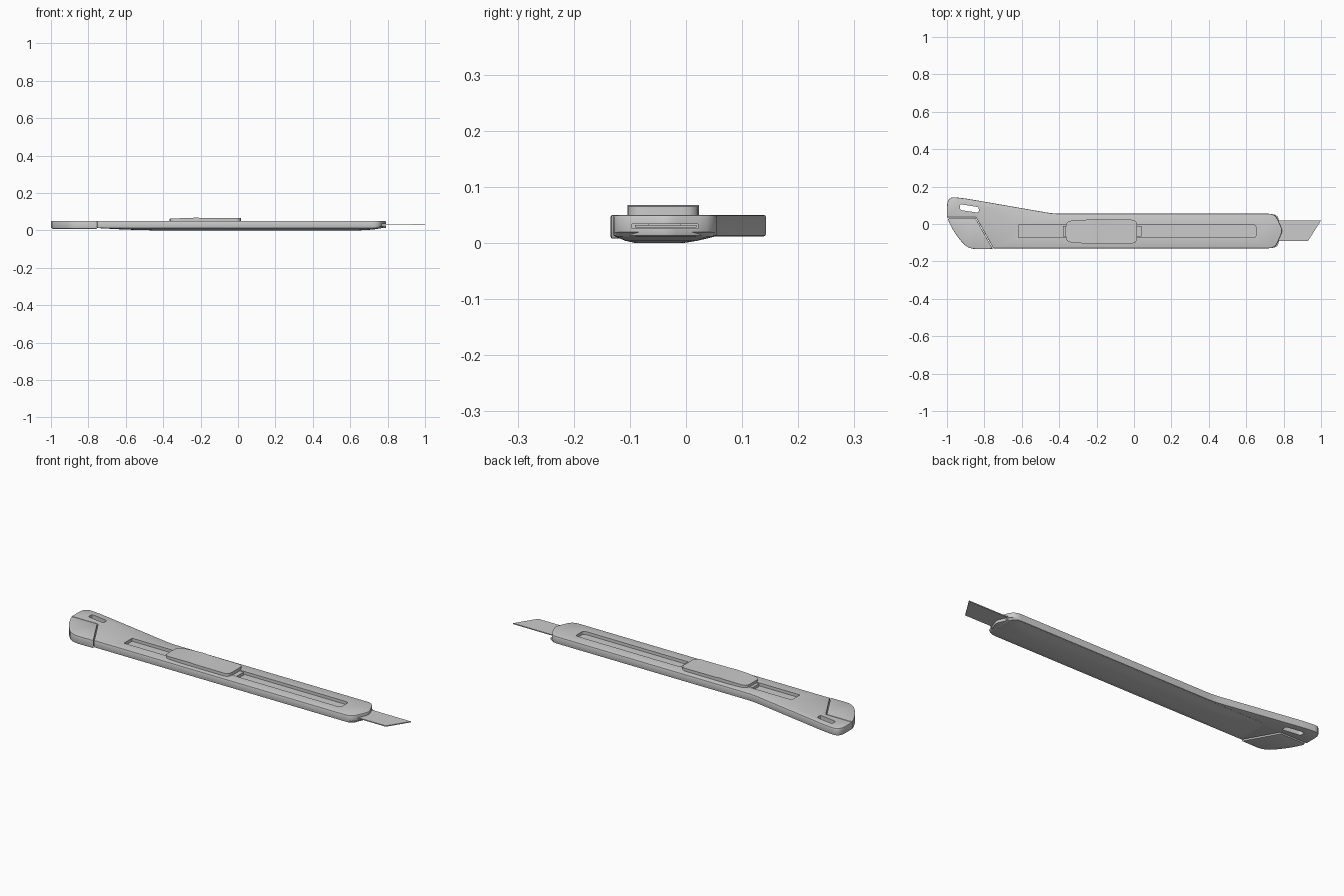
import bpy, bmesh
from mathutils import Vector

if "Cube" in bpy.data.objects:
    bpy.data.objects.remove(bpy.data.objects["Cube"])


def rounded(pts, radii, n=4):
    """Round polygon corners with small quadratic arcs."""
    out = []
    for i, p in enumerate(pts):
        r = radii[i] if isinstance(radii, (list, tuple)) else radii
        p, a, b = Vector(p), Vector(pts[i - 1]), Vector(pts[(i + 1) % len(pts)])
        if r <= 0:
            out.append(tuple(p))
            continue
        s = p + (a - p).normalized() * min(r, (a - p).length * 0.48)
        e = p + (b - p).normalized() * min(r, (b - p).length * 0.48)
        for k in range(n + 1):
            t = k / n
            out.append(tuple(s * (1 - t) ** 2 + p * 2 * t * (1 - t) + e * t * t))
    return out


def finish(name, bm):
    bmesh.ops.recalc_face_normals(bm, faces=bm.faces)
    me = bpy.data.meshes.new(name)
    bm.to_mesh(me)
    bm.free()
    ob = bpy.data.objects.new(name, me)
    bpy.context.collection.objects.link(ob)
    return ob


def loft(name, rings):
    bm = bmesh.new()
    vs = [[bm.verts.new(p) for p in ring] for ring in rings]
    n = len(vs[0])
    for a, b in zip(vs, vs[1:]):
        for i in range(n):
            j = (i + 1) % n
            bm.faces.new((a[i], a[j], b[j], b[i]))
    bm.faces.new(vs[0][::-1])
    bm.faces.new(vs[-1])
    return finish(name, bm)


def prism(name, pts, z0, z1, bevel=0):
    ob = loft(name, [[(x, y, z) for x, y in pts] for z in (z0, z1)])
    if bevel:
        bm = bmesh.new()
        bm.from_mesh(ob.data)
        rim = [e for e in bm.edges if abs(e.verts[0].co.z - e.verts[1].co.z) < 1e-6]
        bmesh.ops.bevel(bm, geom=rim, offset=bevel, segments=2, profile=0.5, affect='EDGES')
        bm.to_mesh(ob.data)
        bm.free()
    return ob


def box(x0, x1, y0, y1):
    return [(x0, y0), (x1, y0), (x1, y1), (x0, y1)]


def cut(ob, cutter):
    m = ob.modifiers.new("cut", 'BOOLEAN')
    m.operation, m.solver, m.object = 'DIFFERENCE', 'EXACT', cutter
    bpy.context.view_layer.objects.active = ob
    bpy.ops.object.modifier_apply(modifier=m.name)
    bpy.data.objects.remove(cutter)


# Handle shell: straight grip, pointed nose and raised tail
outline = rounded(
    [(-1.0, 0.035), (-1.0, 0.145), (-0.92, 0.14), (-0.43, 0.055), (0.755, 0.055),
     (0.795, -0.035), (0.755, -0.13), (-0.752, -0.13), (-0.845, 0.035)],
    [0, 0.07, 0.06, 0.04, 0.035, 0.02, 0.035, 0, 0])
body = prism("handle_body", outline, 0.012, 0.05, 0.004)

# Slider slot, blade channel and hanging hole
cut(body, prism("slot_cutter", rounded(box(-0.617, 0.652, -0.073, -0.005),
                                       [0, 0.015, 0.015, 0]), 0.03, 0.08))
cut(body, prism("channel_cutter", box(-0.66, 0.85, -0.096, 0.021), 0.026, 0.034))
cut(body, prism("hole_cutter", rounded([(-0.93, 0.075), (-0.83, 0.06), (-0.83, 0.09),
                                        (-0.93, 0.106)], 0.01), -0.05, 0.1))

# Tail cap, slightly thicker than the shell
cap = prism("tail_cap", rounded(
    [(-0.755, -0.133), (-0.848, 0.033), (-1.0, 0.033), (-0.965, -0.04), (-0.89, -0.135)],
    [0, 0, 0.02, 0.04, 0.05]), 0.008, 0.05, 0.003)

# Rounded belly under the grip
levels = [(-0.74, 0.775, -0.128, 0.053, 0.02), (-0.74, 0.765, -0.126, 0.051, 0.0115),
          (-0.6, 0.72, -0.108, 0.02, 0.004), (-0.45, 0.65, -0.09, -0.005, 0.0)]
belly = loft("grip_belly", [[(x, y, z) for x, y in rounded(box(x0, x1, y0, y1), 0.04)]
                            for x0, x1, y0, y1, z in levels])

# Blade with slanted tip
blade = prism("blade", [(-0.62, -0.091), (0.93, -0.091), (1.0, 0.019), (-0.62, 0.019)],
              0.0275, 0.0325)

# Slider: raised thumb grip with a dished top
profile = [(-0.365, 0.062), (-0.29, 0.066), (-0.215, 0.068), (-0.19, 0.066), (0.016, 0.065)]
plan = rounded([(-0.365, -0.096), (-0.28, -0.104), (0.016, -0.104),
                (0.016, 0.023), (-0.28, 0.023), (-0.365, 0.015)],
               [0.03, 0.05, 0.03, 0.03, 0.05, 0.03])
slider = prism("thumb_slider", plan, 0.046, 0.09)
x = [p[0] for p in profile]
side = profile + [(0.05, 0.065), (0.05, 0.12), (-0.4, 0.12), (-0.4, 0.061)]
cut(slider, loft("slider_cutter", [[(px, y, pz) for px, pz in side] for y in (-0.2, 0.2)]))

# Slider carrier running inside the slot
carrier = prism("slider_carrier", box(-0.38, 0.04, -0.068, -0.01), 0.031, 0.048)

for ob in (body, cap, belly, blade, slider, carrier):
    bpy.ops.object.select_all(action='DESELECT')
    ob.select_set(True)
    bpy.context.view_layer.objects.active = ob
    bpy.ops.object.shade_smooth_by_angle(angle=0.5)
